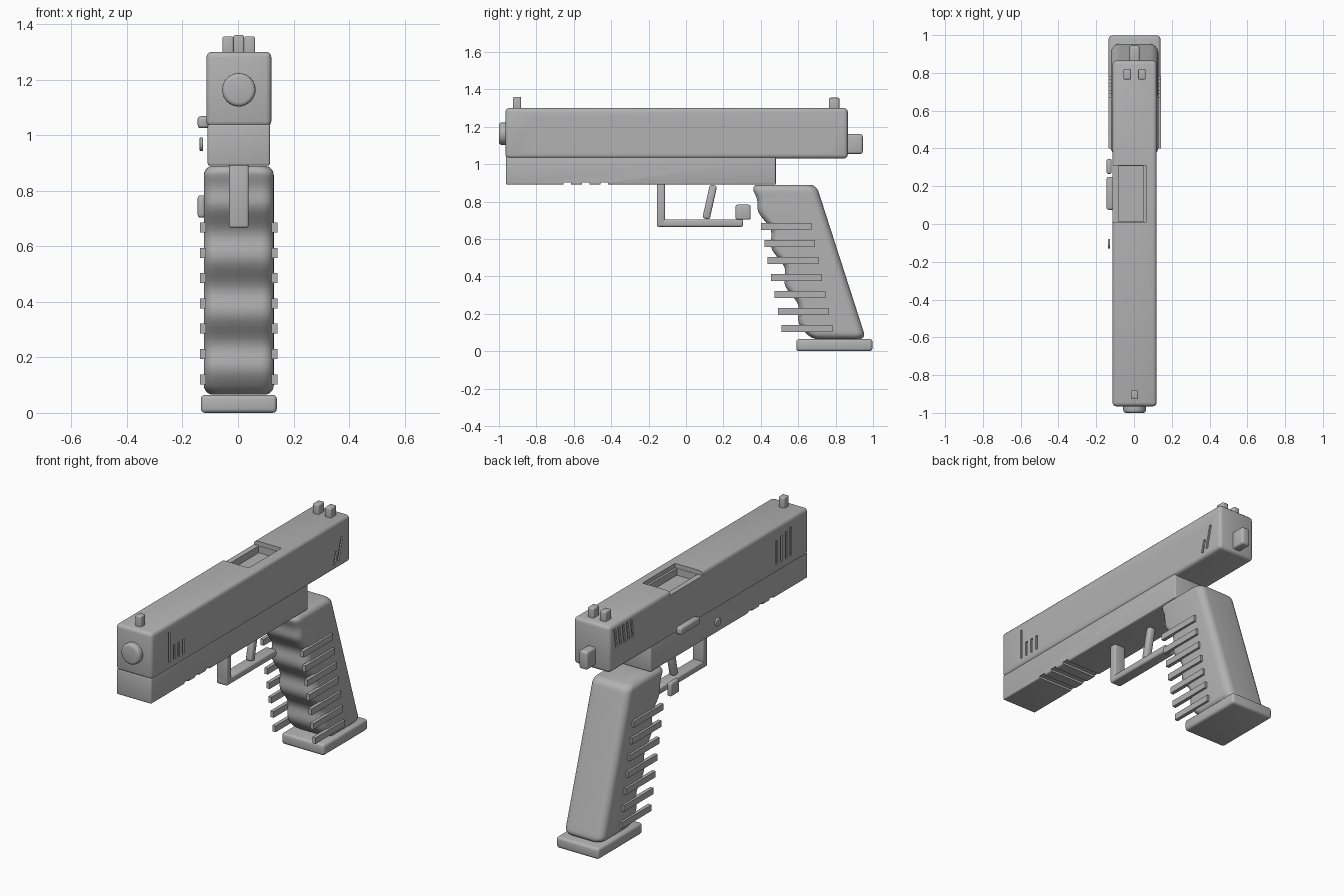
import bpy, bmesh, math
from mathutils import Matrix

cube = bpy.data.objects.get("Cube")
if cube:
    bpy.data.objects.remove(cube, do_unlink=True)

gray = bpy.data.materials.new("mid gray")
gray.use_nodes = True
gray.diffuse_color = (0.45, 0.45, 0.45, 1)
gray.node_tree.nodes["Principled BSDF"].inputs["Base Color"].default_value = (0.45, 0.45, 0.45, 1)
CX = 0.003  # centre line of the body


def finish(name, bm):
    bmesh.ops.recalc_face_normals(bm, faces=bm.faces)
    mesh = bpy.data.meshes.new(name)
    bm.to_mesh(mesh)
    bm.free()
    mesh.materials.append(gray)
    ob = bpy.data.objects.new(name, mesh)
    bpy.context.collection.objects.link(ob)
    return ob


def smooth(ob, angle=35):
    bpy.ops.object.select_all(action='DESELECT')
    bpy.context.view_layer.objects.active = ob
    ob.select_set(True)
    bpy.ops.object.shade_smooth_by_angle(angle=math.radians(angle))


def box(name, x, y, z, bevel=0.0, tilt=0.0):
    """Box from (min, max) ranges, tilted about the x axis, with rounded edges."""
    bm = bmesh.new()
    size = [b - a for a, b in (x, y, z)]
    mid = [(a + b) / 2 for a, b in (x, y, z)]
    mat = Matrix.Translation(mid) @ Matrix.Rotation(tilt, 4, 'X') @ Matrix.Diagonal((*size, 1))
    bmesh.ops.create_cube(bm, size=1, matrix=mat)
    if bevel:
        bmesh.ops.bevel(bm, geom=bm.edges[:], offset=bevel, segments=3, profile=0.5, affect='EDGES')
    ob = finish(name, bm)
    if bevel:
        smooth(ob)
    return ob


def cylinder(name, axis, radius, depth, center, bevel):
    bm = bmesh.new()
    mat = Matrix.Translation(center) @ Matrix.Rotation(math.pi / 2, 4, axis)
    bmesh.ops.create_cone(bm, cap_ends=True, segments=32, radius1=radius, radius2=radius,
                          depth=depth, matrix=mat)
    rims = [e for e in bm.edges if any(len(f.verts) > 4 for f in e.link_faces)]
    bmesh.ops.bevel(bm, geom=rims, offset=bevel, segments=3, profile=0.5, affect='EDGES')
    ob = finish(name, bm)
    smooth(ob)
    return ob


def cut(ob, cutters):
    for c in cutters:
        c.hide_render = True
        c.hide_set(True)
        mod = ob.modifiers.new("cut", 'BOOLEAN')
        mod.operation = 'DIFFERENCE'
        mod.solver = 'EXACT'
        mod.object = c
        bpy.context.view_layer.objects.active = ob
        bpy.ops.object.modifier_apply(modifier=mod.name)
        bpy.data.objects.remove(c, do_unlink=True)


def across(half):
    return (CX - half, CX + half)


# Slide with the opening on top and grooves on both sides
slide = box("slide", across(0.117), (-0.965, 0.865), (1.03, 1.30), 0.02)
right, left = (CX + 0.109, 0.2), (-0.2, CX - 0.109)
cutters = [box("port_cutter", (-0.2, 0.063), (0.01, 0.31), (1.275, 1.4)),
           box("port_deep_cutter", (-0.082, 0.05), (0.012, 0.308), (1.235, 1.4))]
for i in range(4):
    y = -0.81 + i * 0.043
    top = 1.25 if i == 0 else 1.16
    cutters.append(box("groove_cutter", right, (y, y + 0.016), (1.075, top)))
    cutters.append(box("groove_cutter", left, (y, y + 0.016), (1.08, 1.25 - 0.01 * i)))
for i in range(5):
    y = 0.65 + i * 0.038
    cutters.append(box("rear_groove_cutter", left, (y, y + 0.016), (1.16, 1.27), 0, -0.15))
for y, low, high in ((0.725, 1.06, 1.135), (0.768, 1.07, 1.205)):
    cutters.append(box("rear_groove_cutter", right, (y - 0.008, y + 0.008), (low, high), 0, -0.24))
cut(slide, cutters)
smooth(slide)

# Lower frame with rail slots underneath
frame = box("frame", across(0.112), (-0.963, 0.48), (0.89, 1.04), 0.008)
cut(frame, [box("rail_cutter", (-0.3, 0.3), (y, y + 0.04), (0.8, 0.902))
            for y in (-0.655, -0.557, -0.458)])
smooth(frame)

# Muzzle, rear knob and sights
cylinder("muzzle", 'X', 0.06, 0.06, (CX, -0.97, 1.163), 0.014)
box("rear_knob", across(0.027), (0.84, 0.945), (1.055, 1.16), 0.012)
box("front_sight", across(0.019), (-0.925, -0.882), (1.28, 1.36), 0.006)
for side, name in ((-1, "rear_sight_right"), (1, "rear_sight_left")):
    mid = CX + side * 0.039
    box(name, (mid - 0.02, mid + 0.02), (0.765, 0.82), (1.28, 1.355), 0.007)

# Trigger and guard
box("trigger", across(0.02), (0.107, 0.147), (0.705, 0.89), 0.012, -0.22)
box("guard_front", across(0.035), (-0.155, -0.113), (0.667, 0.9), 0.008)
box("guard_bottom", across(0.035), (-0.155, 0.305), (0.665, 0.705), 0.01)

# Side controls
box("slide_stop", (-0.145, -0.105), (0.075, 0.25), (1.025, 1.068), 0.011)
box("magazine_release", (-0.145, -0.118), (0.265, 0.345), (0.703, 0.783), 0.01)
cylinder("frame_pin", 'Y', 0.025, 0.012, (-0.132, -0.105, 0.967), 0.004)


# Grip: rounded sections stacked upwards, with a wavy front
def grip_front(z):
    line = 0.36 + (0.86 - z) * 0.365
    fade = min(1, max(0, (0.85 - z) / 0.1))
    return line - fade * 0.016 * math.sin((z - 0.7) * 10 * math.pi)


def grip_back(z):
    return 0.70 + (0.88 - z) * 0.322


Z0, Z1, ROUND = 0.065, 0.89, 0.035
steps = [i / 6 * math.pi / 2 for i in range(6)]
levels = [(Z0 + ROUND * (1 - math.sin(a)), ROUND * (1 - math.cos(a))) for a in reversed(steps)]
levels = [(z, ROUND * (1 - math.sin(math.acos(max(0, 1 - (z - Z0) / ROUND))))) for z, _ in levels]
lower = levels
upper = [(Z0 + Z1 - z, inset) for z, inset in reversed(lower)]
middle = [(Z0 + ROUND + (Z1 - Z0 - 2 * ROUND) * i / 40, 0) for i in range(1, 40)]

bm = bmesh.new()
rings = []
for z, inset in lower + middle + upper:
    hx, r = 0.126 - inset, 0.045
    y0, y1 = grip_front(z) + inset, grip_back(z) - inset
    ring = []
    for k, (sx, sy) in enumerate(((1, 1), (-1, 1), (-1, -1), (1, -1))):
        ox = CX + sx * (hx - r)
        oy = y1 - r if sy > 0 else y0 + r
        for j in range(7):
            a = (k + j / 6) * math.pi / 2
            ring.append(bm.verts.new((ox + r * math.cos(a), oy + r * math.sin(a), z)))
    rings.append(ring)
for a, b in zip(rings, rings[1:]):
    for i in range(len(a)):
        j = (i + 1) % len(a)
        bm.faces.new((a[i], a[j], b[j], b[i]))
bm.faces.new(rings[0])
bm.faces.new(rings[-1])
smooth(finish("grip", bm), 50)

# Grip ribs on both sides and the base plate
for i in range(7):
    z, y = 0.667 - i * 0.091, 0.40 + i * 0.0185
    for side, name in ((-1, "rib_right"), (1, "rib_left")):
        xs = sorted((CX + side * 0.118, CX + side * 0.139))
        box(f"{name}_{i + 1}", xs, (y, y + 0.272), (z - 0.018, z + 0.018))
box("base_plate", across(0.137), (0.59, 0.997), (0, 0.065), 0.015)
